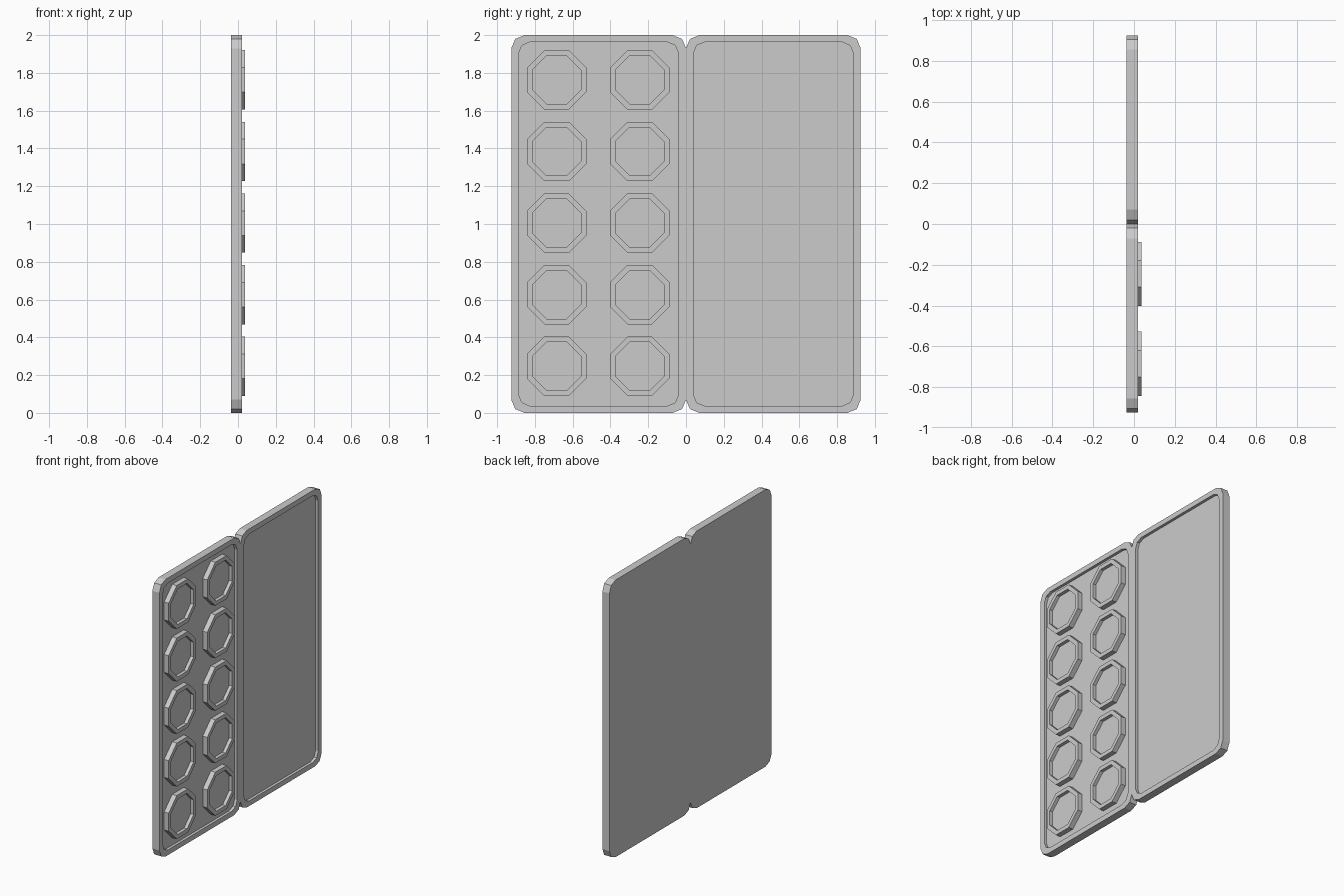
import bpy, bmesh, math

if "Cube" in bpy.data.objects:
    bpy.data.objects.remove(bpy.data.objects["Cube"])

BACK, RIM, FLOOR = -0.036, 0.02, 0.0
PAN_TOP, PAN_FLOOR = 0.036, 0.012


def rounded_rect(y0, y1, z0, z1, r, segs=2):
    """Rounded rectangle outline in the YZ plane."""
    pts = []
    corners = [(y1 - r, z1 - r), (y0 + r, z1 - r), (y0 + r, z0 + r), (y1 - r, z0 + r)]
    for i, (cy, cz) in enumerate(corners):
        for k in range(segs + 1):
            a = math.pi / 2 * (i + k / segs)
            pts.append((cy + r * math.cos(a), cz + r * math.sin(a)))
    return pts


def octagon(cy, cz, apothem):
    r = apothem / math.cos(math.pi / 8)
    return [(cy + r * math.cos(math.pi / 8 + i * math.pi / 4),
             cz + r * math.sin(math.pi / 8 + i * math.pi / 4)) for i in range(8)]


def layered(name, layers, cap_back=True, open_seam=False):
    """Join outlines given as (outline, x) into one skin, capped at the ends."""
    bm = bmesh.new()
    loops = [[bm.verts.new((x, y, z)) for y, z in pts] for pts, x in layers]
    for a, b in zip(loops, loops[1:]):
        n = len(a)
        for i in range(n):
            j = (i + 1) % n
            bm.faces.new((a[i], a[j], b[j], b[i]))
    if cap_back:
        bm.faces.new(loops[0][::-1])
    bm.faces.new(loops[-1])
    if open_seam:
        seam = [f for f in bm.faces if all(abs(v.co.y) < 1e-5 for v in f.verts)]
        bmesh.ops.delete(bm, geom=seam, context='FACES')
    mesh = bpy.data.meshes.new(name)
    bm.to_mesh(mesh)
    bm.free()
    obj = bpy.data.objects.new(name, mesh)
    bpy.context.collection.objects.link(obj)
    return obj


# Folding case: one recessed tray, mirrored across the hinge line
outer = rounded_rect(-0.925, 0, 0, 2, 0.07)
inner = rounded_rect(-0.886, -0.039, 0.037, 1.963, 0.06)
case = layered("case_trays", [(outer, BACK), (outer, RIM), (inner, RIM), (inner, FLOOR)],
               open_seam=True)
mirror = case.modifiers.new("mirror", 'MIRROR')
mirror.use_axis = (False, True, False)

# Octagonal pans, two columns of five, in the left tray
for col, cy in enumerate((-0.685, -0.245)):
    for row in range(5):
        cz = 0.247 + row * 0.379
        big, small = octagon(cy, cz, 0.157), octagon(cy, cz, 0.128)
        layered(f"pan_{col + 1}_{row + 1}",
                [(big, FLOOR), (big, PAN_TOP), (small, PAN_TOP), (small, PAN_FLOOR)],
                cap_back=False)
